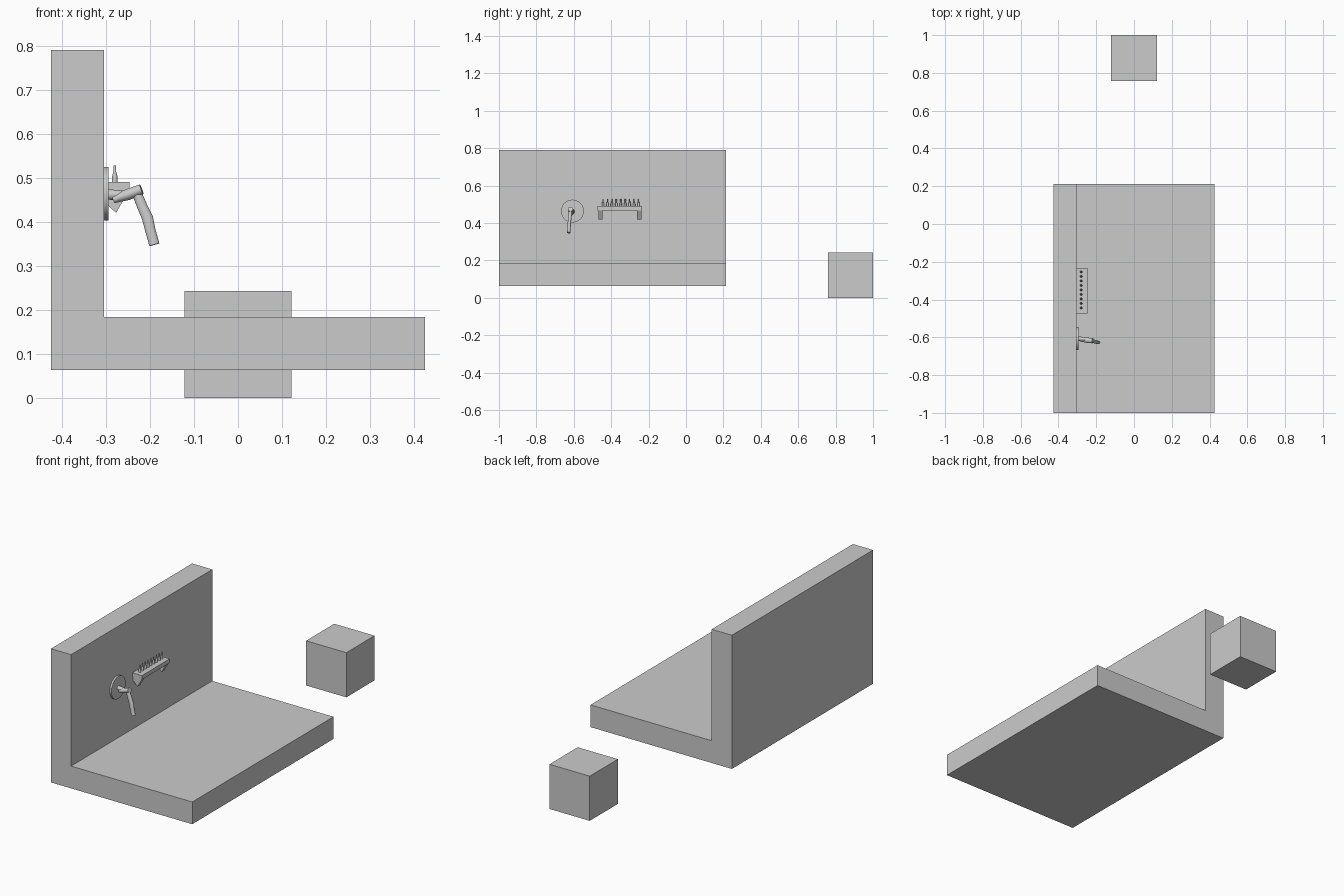
import bpy, bmesh, math
from mathutils import Vector

if "Cube" in bpy.data.objects:
    bpy.data.objects.remove(bpy.data.objects["Cube"])


def make(name, bm, smooth=False):
    bmesh.ops.recalc_face_normals(bm, faces=bm.faces[:])
    me = bpy.data.meshes.new(name)
    bm.to_mesh(me)
    bm.free()
    ob = bpy.data.objects.new(name, me)
    bpy.context.collection.objects.link(ob)
    if smooth:
        bpy.ops.object.select_all(action='DESELECT')
        ob.select_set(True)
        bpy.context.view_layer.objects.active = ob
        bpy.ops.object.shade_smooth_by_angle(angle=math.radians(40))
    return ob


def prism(name, profile, y0, y1):
    """Extrude an x-z profile along y."""
    bm = bmesh.new()
    f = bm.faces.new([bm.verts.new((x, y0, z)) for x, z in profile])
    r = bmesh.ops.extrude_face_region(bm, geom=[f])
    vs = [v for v in r['geom'] if isinstance(v, bmesh.types.BMVert)]
    bmesh.ops.translate(bm, verts=vs, vec=(0, y1 - y0, 0))
    return make(name, bm)


def box(name, x0, x1, y0, y1, z0, z1):
    return prism(name, [(x0, z0), (x1, z0), (x1, z1), (x0, z1)], y0, y1)


def sweep(name, stations, sides=16, smooth=True):
    """Elliptical rings along a path: (point, in-plane radius, side radius)."""
    bm = bmesh.new()
    pts = [Vector(s[0]) for s in stations]
    rings = []
    for i, (p, a, b) in enumerate(stations):
        t = (pts[min(i + 1, len(pts) - 1)] - pts[max(i - 1, 0)]).normalized()
        ref = Vector((0, 1, 0))
        u = t.cross(ref).normalized()
        w = u.cross(t).normalized()
        rings.append([bm.verts.new(pts[i] + u * a * math.cos(k) + w * b * math.sin(k))
                      for k in [math.tau * (j + .5) / sides for j in range(sides)]])
    for r, s in zip(rings, rings[1:]):
        for j in range(sides):
            k = (j + 1) % sides
            bm.faces.new((r[j], r[k], s[k], s[j]))
    bm.faces.new(rings[0])
    bm.faces.new(rings[-1])
    return make(name, bm, smooth)


# L-shaped wall and floor, and the separate cube
prism("wall_and_floor", [(-.425, .063), (.425, .063), (.425, .184), (-.304, .184),
                         (-.304, .79), (-.425, .79)], -1.0, .213)
box("cube", -.121, .121, .758, 1.0, 0, .243)

# Shelf with two triangular brackets
box("shelf", -.304, -.247, -.473, -.234, .468, .490)
for i, y in enumerate((-.468, -.261)):
    prism(f"shelf_bracket_{i}", [(-.304, .468), (-.250, .468), (-.277, .420), (-.304, .446)],
          y, y + .022)

# Row of small bottles
for i in range(9):
    y = -.444 + i * .0238
    sweep(f"bottle_{i}", [((-.280, y, z), r, r) for z, r in
                          ((.489, .0065), (.505, .006), (.515, .003), (.528, .003))], 10)

# Round wall plate, neck, head and curved lever
sweep("wall_plate", [((-.306, -.607, .464), .061, .061),
                     ((-.294, -.607, .464), .061, .061)], 40)
sweep("lever_neck", [((-.296, -.607, .462), .012, .012),
                     ((-.255, -.610, .460), .011, .011)])
sweep("lever_head", [((-.283, -.612, .450), .008, .010), ((-.250, -.615, .462), .013, .014),
                     ((-.219, -.618, .474), .012, .014)])
sweep("lever_grip", [((-.231, -.617, .468), .011, .010), ((-.218, -.620, .436), .012, .009),
                     ((-.206, -.623, .410), .013, .009), ((-.199, -.625, .380), .012, .009),
                     ((-.190, -.627, .348), .012, .009)])

# Flat mark almost flush with the wall
bm = bmesh.new()
bm.faces.new([bm.verts.new((-.3035, -.07 + .04 * math.cos(a), .41 + .05 * math.sin(a)))
              for a in [math.tau * k / 12 for k in range(12)]])
make("wall_mark", bm)
